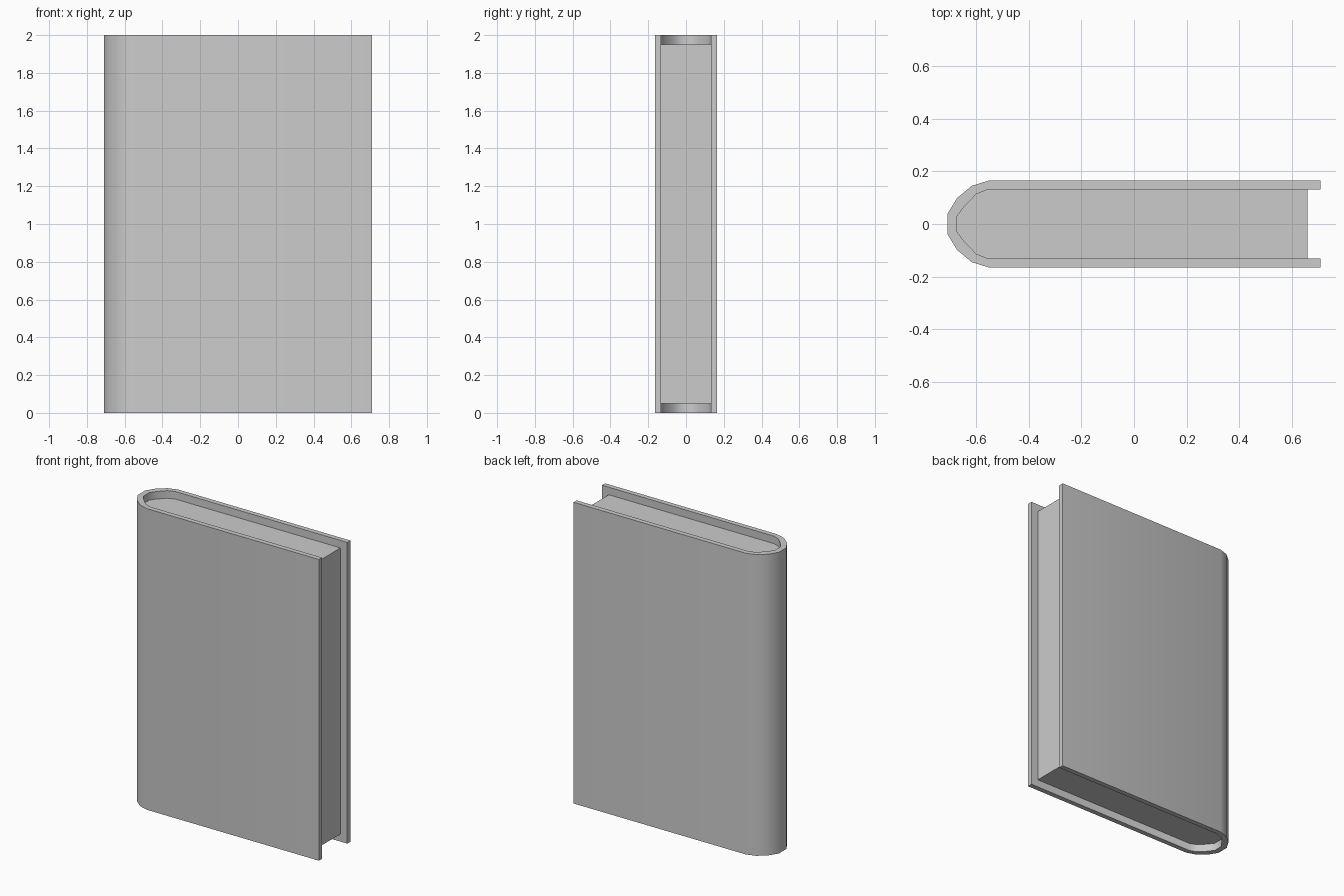
import bpy, bmesh, math

if "Cube" in bpy.data.objects:
    bpy.data.objects.remove(bpy.data.objects["Cube"])

HEIGHT = 2.0
INSET = 0.05

# Half profiles (x, y) from the fore edge round to the middle of the spine
OUTER = [(0.71, 0.165), (-0.555, 0.165), (-0.618, 0.145), (-0.674, 0.098), (-0.71, 0.039)]
INNER = [(0.71, 0.132), (-0.555, 0.132), (-0.6, 0.114), (-0.646, 0.067), (-0.673, 0.03)]


def mirrored(half):
    return half + [(x, -y) for x, y in reversed(half)]


def extrude_part(name, loops, z0, z1):
    """Extrude flat faces, given as point loops, from z0 up to z1."""
    bm = bmesh.new()
    for loop in loops:
        bm.faces.new([bm.verts.new((x, y, z0)) for x, y in loop])
    bmesh.ops.remove_doubles(bm, verts=bm.verts[:], dist=1e-5)
    top = bmesh.ops.extrude_face_region(bm, geom=bm.faces[:], use_keep_orig=True)
    verts = [g for g in top["geom"] if isinstance(g, bmesh.types.BMVert)]
    bmesh.ops.translate(bm, verts=verts, vec=(0, 0, z1 - z0))
    bmesh.ops.recalc_face_normals(bm, faces=bm.faces[:])
    mesh = bpy.data.meshes.new(name)
    bm.to_mesh(mesh)
    bm.free()
    obj = bpy.data.objects.new(name, mesh)
    bpy.context.collection.objects.link(obj)
    bpy.ops.object.select_all(action='DESELECT')
    obj.select_set(True)
    bpy.context.view_layer.objects.active = obj
    bpy.ops.object.shade_smooth_by_angle(angle=math.radians(40))
    return obj


# Cover: boards and rounded spine as one bent strip
outer, inner = mirrored(OUTER), mirrored(INNER)
strip = [(outer[i], outer[i + 1], inner[i + 1], inner[i]) for i in range(len(outer) - 1)]
extrude_part("cover", strip, 0, HEIGHT)

# Page block: fills the cover, set back at the fore edge, top and bottom
pages = mirrored([(0.66, INNER[0][1])] + INNER[1:])
extrude_part("pages", [pages], INSET, HEIGHT - INSET)
